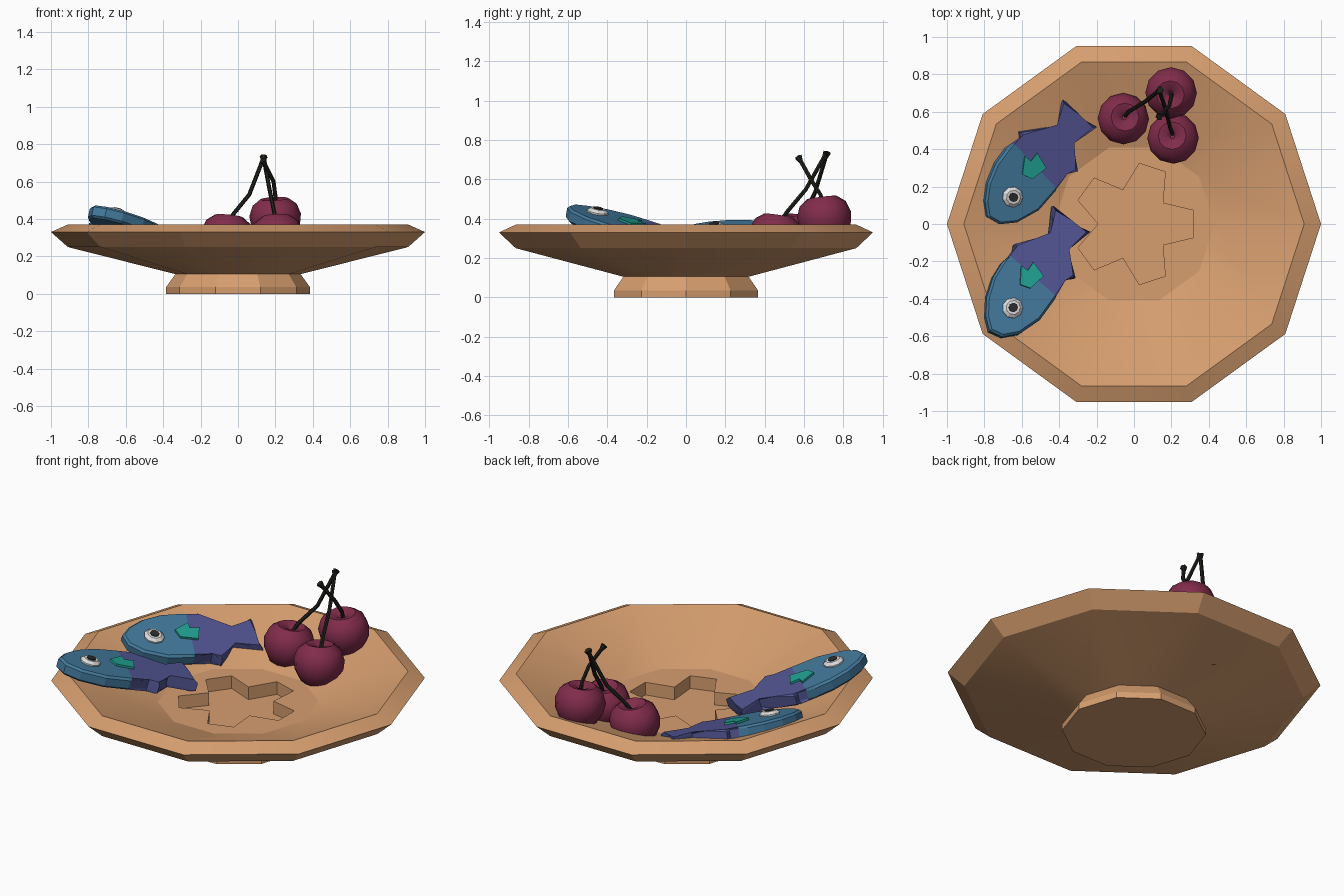
import bpy, bmesh, math
from mathutils import Vector, Matrix

if "Cube" in bpy.data.objects:
    bpy.data.objects.remove(bpy.data.objects["Cube"])


def mat(name, r, g, b):
    m = bpy.data.materials.new(name)
    m.diffuse_color = (r, g, b, 1)
    m.use_nodes = True
    m.node_tree.nodes["Principled BSDF"].inputs["Base Color"].default_value = m.diffuse_color
    return m


WOOD = mat("tan_wood", 0.68, 0.345, 0.16)
BLUE = mat("fish_blue", 0.055, 0.19, 0.33)
PURPLE = mat("fish_purple", 0.085, 0.09, 0.29)
TEAL = mat("fin_teal", 0.015, 0.36, 0.29)
WHITE = mat("eye_white", 0.72, 0.72, 0.72)
BLACK = mat("pupil_black", 0.025, 0.025, 0.025)
CHERRY = mat("cherry_red", 0.22, 0.025, 0.07)
STEM = mat("stem_dark", 0.015, 0.015, 0.011)


def finish(bm, name, mats, angle=None):
    bmesh.ops.recalc_face_normals(bm, faces=bm.faces[:])
    me = bpy.data.meshes.new(name)
    bm.to_mesh(me)
    bm.free()
    for m in mats:
        me.materials.append(m)
    ob = bpy.data.objects.new(name, me)
    bpy.context.collection.objects.link(ob)
    if angle:
        bpy.ops.object.select_all(action='DESELECT')
        ob.select_set(True)
        bpy.context.view_layer.objects.active = ob
        bpy.ops.object.shade_smooth_by_angle(angle=math.radians(angle))
    return ob


def loft(bm, rings):
    """Join equal-sized rings of points and cap both ends."""
    vs = [[bm.verts.new(p) for p in ring] for ring in rings]
    n = len(vs[0])
    for a, b in zip(vs, vs[1:]):
        for i in range(n):
            j = (i + 1) % n
            bm.faces.new((a[i], a[j], b[j], b[i]))
    return bm.faces.new(vs[0][::-1]), bm.faces.new(vs[-1])


def circle(r, z, n, c=(0, 0)):
    return [Vector((c[0] + r * math.cos(2 * math.pi * i / n),
                    c[1] + r * math.sin(2 * math.pi * i / n), z)) for i in range(n)]


# Ten-sided footed bowl
profile = [(0.385, 0), (0.385, 0.035), (0.335, 0.105), (0.91, 0.25),
           (1.0, 0.33), (0.91, 0.37), (0.43, 0.20)]
bm = bmesh.new()
loft(bm, [circle(r, z, 10) for r, z in profile])
bowl = finish(bm, "bowl", [WOOD])

# Star-shaped recess cut in the bowl floor
star = []
for k in range(5):
    for ang, r in ((-13, 0.325), (13, 0.325), (36, 0.19)):
        a = math.radians(72 * k + ang)
        star.append((r * math.cos(a), r * math.sin(a)))
bm = bmesh.new()
loft(bm, [[Vector((x, y, z)) for x, y in star] for z in (0.125, 0.3)])
cutter = finish(bm, "star_cutter", [WOOD])
cutter.hide_render = True
mod = bowl.modifiers.new("star", 'BOOLEAN')
mod.operation, mod.solver, mod.object = 'DIFFERENCE', 'EXACT', cutter
bpy.ops.object.select_all(action='DESELECT')
bowl.select_set(True)
bpy.context.view_layer.objects.active = bowl
bpy.ops.object.modifier_apply(modifier="star")
bpy.data.objects.remove(cutter)
bpy.ops.object.shade_smooth_by_angle(angle=math.radians(18))

# Fish outline, measured from the eye
EYE = Vector((-0.65, -0.45))
outline = [(-.79, -.49), (-.77, -.57), (-.70, -.602), (-.61, -.585), (-.50, -.51),
           (-.42, -.40), (-.375, -.29), (-.31, -.285), (-.335, -.20), (-.36, -.13),
           (-.23, -.04), (-.34, .01), (-.43, .10), (-.435, -.055), (-.52, -.075),
           (-.635, -.105), (-.625, -.14), (-.70, -.20), (-.75, -.28), (-.785, -.39)]
fin = [(-.61, -.325), (-.605, -.225), (-.57, -.25), (-.54, -.205), (-.485, -.28), (-.555, -.345)]


def rel(pts, z):
    return [Vector((x - EYE.x, y - EYE.y, z)) for x, y in pts]


def make_fish(name, eye, turn, slope):
    """slope = (top height at the eye, dz/dx, dz/dy) of the resting plane."""
    rot = Matrix.Rotation(math.radians(turn), 3, 'Z')
    z0, a, b = slope
    nrm = Vector((-a, -b, 1)).normalized()

    def place(bm):
        for v in bm.verts:
            p = rot @ Vector((v.co.x, v.co.y, 0))
            p.z = z0 + a * p.x + b * p.y
            v.co = p + Vector((eye[0], eye[1], 0)) + nrm * v.co.z

    # body: blue head half, purple tail half
    bm = bmesh.new()
    caps = loft(bm, [rel(outline, -0.07), rel(outline, 0)])
    bmesh.ops.bevel(bm, geom=list({e for f in caps for e in f.edges}), offset=0.012,
                    segments=1, affect='EDGES', profile=0.5)
    cut, d = rel([(-.40, -.40)], 0)[0], Vector((0.66, 0.75, 0))
    bmesh.ops.bisect_plane(bm, geom=bm.verts[:] + bm.edges[:] + bm.faces[:],
                           plane_co=cut, plane_no=d)
    bm.normal_update()
    for f in bm.faces:
        f.material_index = int((f.calc_center_median() - cut).dot(d) > 0)
    place(bm)
    finish(bm, name + "_body", [BLUE, PURPLE])

    # side fin
    bm = bmesh.new()
    loft(bm, [rel(fin, -0.01), rel(fin, 0.012)])
    place(bm)
    finish(bm, name + "_fin", [TEAL])

    # domed eye and pupil
    bm = bmesh.new()
    loft(bm, [circle(r, z, 9) for r, z in ((.055, -.01), (.055, .008), (.038, .022))])
    place(bm)
    finish(bm, name + "_eye", [WHITE])
    bm = bmesh.new()
    loft(bm, [circle(.025, z, 8) for z in (.018, .027)])
    place(bm)
    finish(bm, name + "_pupil", [BLACK])


make_fish("front_fish", (-0.65, -0.45), 0, (0.43, -0.214, -0.17))
make_fish("back_fish", (-0.65, 0.145), -5, (0.352, -0.28, 0.12))

# Cherries with a dimple on top
cherry_profile = [(0.05, -.118), (0.10, -.085), (0.13, -.03), (0.138, .03),
                  (0.118, .085), (0.075, .117), (0.035, .108), (0.012, .085)]


def make_cherry(name, c, tilt, stem):
    bm = bmesh.new()
    loft(bm, [circle(r, z, 12) for r, z in cherry_profile])
    m = Matrix.Translation(c) @ Matrix.Rotation(tilt[0], 4, 'X') @ Matrix.Rotation(tilt[1], 4, 'Y')
    bm.transform(m)
    finish(bm, name, [CHERRY], 40)
    # stem: six-sided tube swelling at the tip
    pts = [Vector(p) for p in stem]
    pts.append(pts[-1] + (pts[-1] - pts[-2]).normalized() * 0.03)
    radii = [0.011] * (len(pts) - 2) + [0.011, 0.02]
    rings = []
    for i, p in enumerate(pts):
        t = pts[min(i + 1, len(pts) - 1)] - pts[max(i - 1, 0)]
        u = t.cross(Vector((0, 1, 0))).normalized()
        w = t.cross(u).normalized()
        rings.append([p + u * q.x + w * q.y for q in circle(radii[i], 0, 6)])
    bm = bmesh.new()
    loft(bm, rings)
    finish(bm, name + "_stem", [STEM], 40)


make_cherry("left_cherry", (-0.06, 0.56, 0.30), (-0.1, 0.1),
            [(-.055, .57, .36), (-.03, .60, .42), (.06, .655, .53), (.13, .71, .71)])
make_cherry("back_cherry", (0.20, 0.705, 0.392), (0.12, -0.05),
            [(.20, .70, .45), (.20, .685, .52), (.19, .635, .60), (.145, .585, .69)])
make_cherry("right_cherry", (0.21, 0.455, 0.30), (-0.15, -0.05),
            [(.21, .47, .36), (.195, .51, .43), (.17, .61, .55), (.14, .70, .71)])
